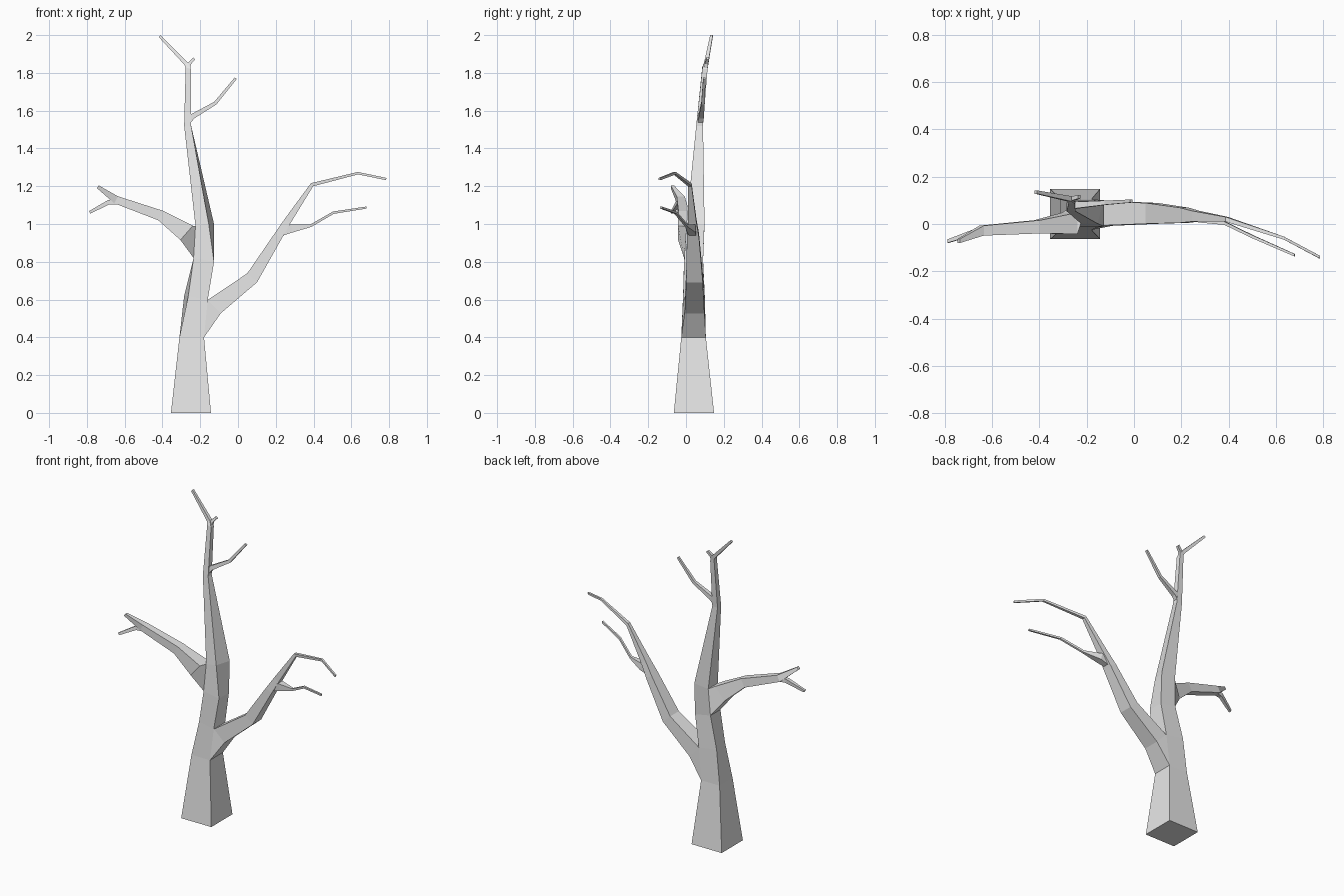
import bpy, bmesh
from mathutils import Vector

cube = bpy.data.objects.get("Cube")
if cube:
    bpy.data.objects.remove(cube)

bark = bpy.data.materials.new("grey_bark")
bark.use_nodes = True
grey = (0.8, 0.8, 0.8, 1)
bark.diffuse_color = grey
bark.node_tree.nodes["Principled BSDF"].inputs["Base Color"].default_value = grey


def rail(x, z, y, depth, inset=0):
    """A front/back pair of corners; inset shifts the front corner sideways."""
    return (Vector((x + inset, y - depth / 2, z)), Vector((x, y + depth / 2, z)))


def ring(a, b):
    return [a[0], a[1], b[1], b[0]]


def path_rings(path, start=None):
    """Mitred four-sided sections along points (x, z, y, width[, depth])."""
    rings = [start] if start else []
    pts = [Vector((p[0], p[1])) for p in path]
    if start:
        mid = sum(start, Vector()) / 4
        pts.insert(0, Vector((mid.x, mid.z)))
    first = len(rings)
    for i, p in enumerate(path, first):
        c = pts[i]
        t = Vector((0, 0))
        if i > 0:
            t += (c - pts[i - 1]).normalized()
        if i < len(pts) - 1:
            t += (pts[i + 1] - c).normalized()
        n = Vector((t.y, -t.x)).normalized() * p[3] / 2
        depth = p[-1]
        rings.append(ring(rail(c.x + n.x, c.y + n.y, p[2], depth),
                          rail(c.x - n.x, c.y - n.y, p[2], depth)))
    return rings


def loft(bm, rings):
    rows = [[bm.verts.new(v) for v in r] for r in rings]
    for lo, hi in zip(rows, rows[1:]):
        for k in range(4):
            m = (k + 1) % 4
            bm.faces.new((lo[k], lo[m], hi[m], hi[k]))
    bm.faces.new(rows[0][::-1])
    bm.faces.new(rows[-1])


def make_object(name, lofts):
    bm = bmesh.new()
    for rings in lofts:
        loft(bm, rings)
    # weld the limbs to the trunk and open the joints
    bmesh.ops.remove_doubles(bm, verts=bm.verts, dist=0.0005)
    inner = [f for f in bm.faces if all(len(e.link_faces) > 2 for e in f.edges)]
    bmesh.ops.delete(bm, geom=inner, context="FACES")
    bmesh.ops.recalc_face_normals(bm, faces=bm.faces)
    mesh = bpy.data.meshes.new(name)
    bm.to_mesh(mesh)
    bm.free()
    mesh.materials.append(bark)
    obj = bpy.data.objects.new(name, mesh)
    bpy.context.collection.objects.link(obj)


# Trunk edges from the ground up
right = [rail(-.143, 0, .042, .213), rail(-.18, .4, .04, .13),
         rail(-.16, .6, .042, .115), rail(-.127, .8, .04, .1),
         rail(-.127, 1.0, .05, .096, -.028), rail(-.248, 1.52, .072, .036),
         rail(-.25, 1.82, .1, .028)]
left = [rail(-.355, 0, .042, .213), rail(-.31, .4, .04, .13),
        rail(-.285, .62, .042, .115, .022), rail(-.235, .82, .04, .1),
        rail(-.225, .99, .05, .096), rail(-.285, 1.52, .072, .036),
        rail(-.277, 1.83, .1, .028)]
trunk = [ring(a, b) for a, b in zip(right, left)]
leader = path_rings([(-.275, 1.85, .107, .022), (-.415, 1.995, .135, .014)], trunk[-1])

# Main limbs grow from the side faces of the trunk
left_limb = path_rings([(-.127, .562, .045, .1, .105), (.075, .715, .045, .07, .088),
                        (.213, .937, .037, .046, .064), (.262, 1.015, .033, .038, .045),
                        (.392, 1.208, .02, .02), (.635, 1.269, -.06, .013),
                        (.785, 1.238, -.14, .012)], ring(right[1], right[2]))
right_limb = path_rings([(-.272, .953, .003, .1, .09), (-.41, 1.045, -.012, .056),
                         (-.645, 1.128, -.028, .042), (-.742, 1.197, -.072, .017)],
                        ring(left[4], left[3]))
make_object("trunk_and_limbs", [trunk + leader[1:], left_limb, right_limb])

# Side twigs start inside their parent limb
twigs = {
    "left_limb_twig": [(.225, .953, .035, .036), (.285, .977, .028, .044),
                       (.385, .991, .003, .014), (.505, 1.06, -.055, .013),
                       (.68, 1.087, -.132, .011)],
    "right_limb_twig": [(-.61, 1.118, -.026, .028), (-.685, 1.115, -.038, .024),
                        (-.785, 1.062, -.072, .015)],
    "upper_twig": [(-.268, 1.535, .075, .026), (-.24, 1.57, .08, .028),
                   (-.12, 1.64, .09, .018), (-.012, 1.772, .097, .013)],
    "top_twig": [(-.265, 1.81, .1, .018), (-.257, 1.85, .108, .018),
                 (-.232, 1.877, .115, .015)],
}
for name, path in twigs.items():
    make_object(name, [path_rings(path)])
